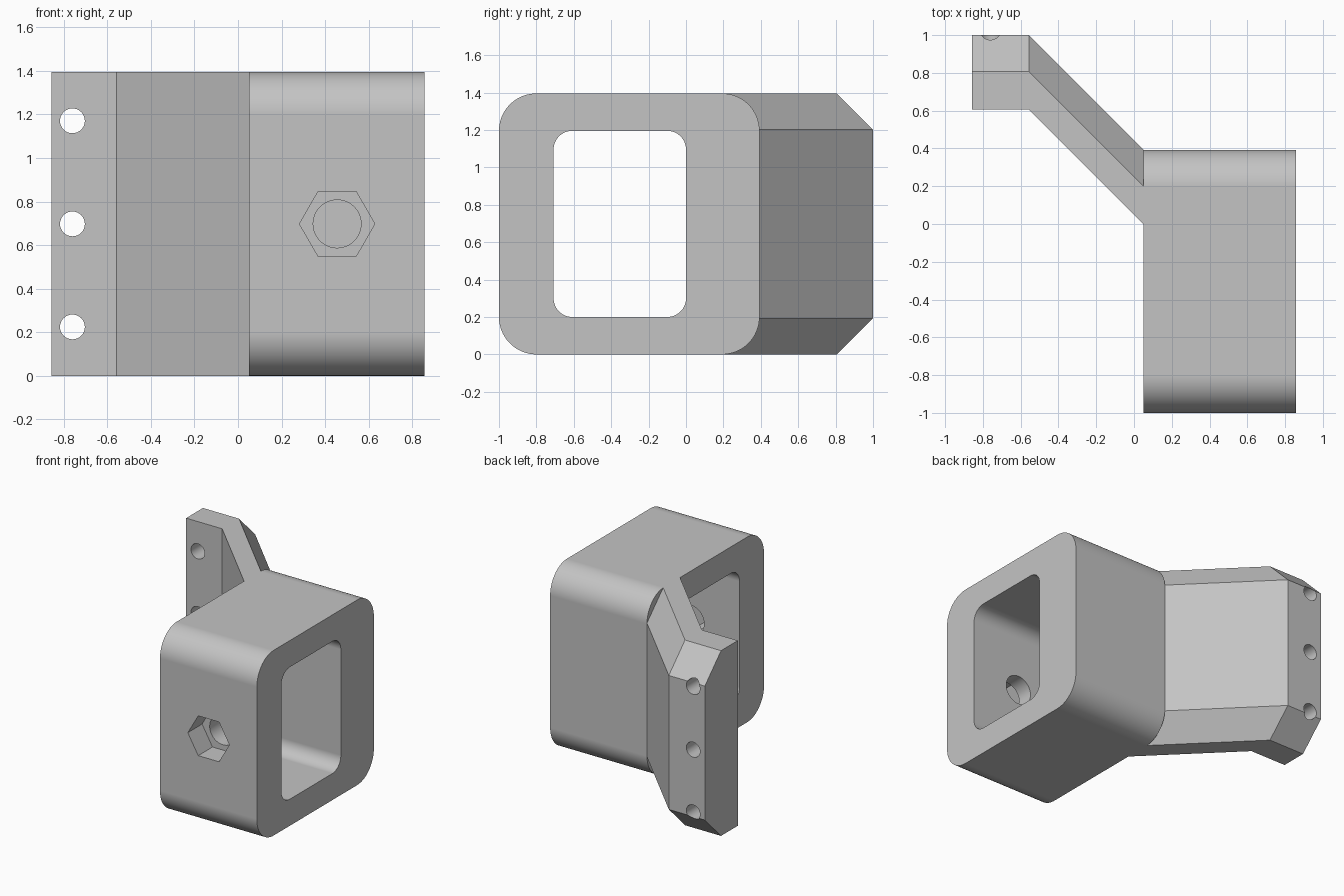
import bpy, bmesh, math
from mathutils import Vector

cube = bpy.data.objects.get("Cube")
if cube:
    bpy.data.objects.remove(cube, do_unlink=True)

grey = bpy.data.materials.new("light grey")
grey.use_nodes = True
grey.diffuse_color = (0.55, 0.55, 0.55, 1)
grey.node_tree.nodes["Principled BSDF"].inputs["Base Color"].default_value = (0.55, 0.55, 0.55, 1)


def loft(name, rings):
    """Closed solid through a list of matching rings of points."""
    bm = bmesh.new()
    loops = [[bm.verts.new(p) for p in ring] for ring in rings]
    n = len(loops[0])
    for a, b in zip(loops, loops[1:]):
        for i in range(n):
            j = (i + 1) % n
            bm.faces.new((a[i], a[j], b[j], b[i]))
    bm.faces.new(loops[0][::-1])
    bm.faces.new(loops[-1])
    bmesh.ops.recalc_face_normals(bm, faces=bm.faces)
    mesh = bpy.data.meshes.new(name)
    bm.to_mesh(mesh)
    bm.free()
    mesh.materials.append(grey)
    obj = bpy.data.objects.new(name, mesh)
    bpy.context.collection.objects.link(obj)
    return obj


def rounded_block(name, x0, x1, y0, y1, z0, z1, r, steps=20):
    """Block along x with rounded corners in the y-z plane."""
    corners = [(y1 - r, z1 - r), (y0 + r, z1 - r), (y0 + r, z0 + r), (y1 - r, z0 + r)]
    outline = []
    for q, (cy, cz) in enumerate(corners):
        for s in range(steps + 1):
            a = (q + s / steps) * math.pi / 2
            outline.append((cy + r * math.cos(a), cz + r * math.sin(a)))
    return loft(name, [[(x, y, z) for y, z in outline] for x in (x0, x1)])


def bore(name, x, z, r, y0, y1, sides):
    """Regular prism along y, used as a cutter."""
    ring = [(x + r * math.cos(i * math.tau / sides), z + r * math.sin(i * math.tau / sides))
            for i in range(sides)]
    return loft(name, [[(px, y, pz) for px, pz in ring] for y in (y0, y1)])


def cut(obj, cutters):
    bpy.ops.object.select_all(action="DESELECT")
    bpy.context.view_layer.objects.active = obj
    obj.select_set(True)
    for c in cutters:
        mod = obj.modifiers.new("cut", "BOOLEAN")
        mod.operation, mod.solver, mod.object = "DIFFERENCE", "EXACT", c
        bpy.ops.object.modifier_apply(modifier=mod.name)
        bpy.data.objects.remove(c, do_unlink=True)
    bpy.ops.object.shade_smooth_by_angle(angle=math.radians(30))
    obj.modifiers.new("flat_normals", "WEIGHTED_NORMAL").keep_sharp = True


# Rounded sleeve with its window, nut recess and bolt hole
H, SIDE = 1.395, 0.05
sleeve = rounded_block("sleeve", SIDE, 0.857, -1, 0.393, 0, H, 0.2)
cut(sleeve, [
    rounded_block("window_cutter", -0.2, 1.1, -0.708, 0, 0.2, H - 0.2, 0.1),
    bore("nut_cutter", 0.455, H / 2, 0.173, -1.2, -0.83, 6),
    bore("bolt_cutter", 0.455, H / 2, 0.11, -1.1, -0.6, 48),
])

# Angled arm and mounting flange: chamfered section swept along a bent path
section = [(0, 0), (0.2, 0), (0.393, 0.193), (0.393, H - 0.193), (0.2, H), (0, H)]
path = [(-0.857, 0.607), (-0.557, 0.607), (SIDE, 0)]
arm = loft("mounting_arm", [[(x, y + d, z) for d, z in section] for x, y in path])
cut(arm, [bore("screw_cutter", -0.76, H / 2 + k * 0.473, 0.057, 0.4, 1.2, 32)
          for k in (-1, 0, 1)])
